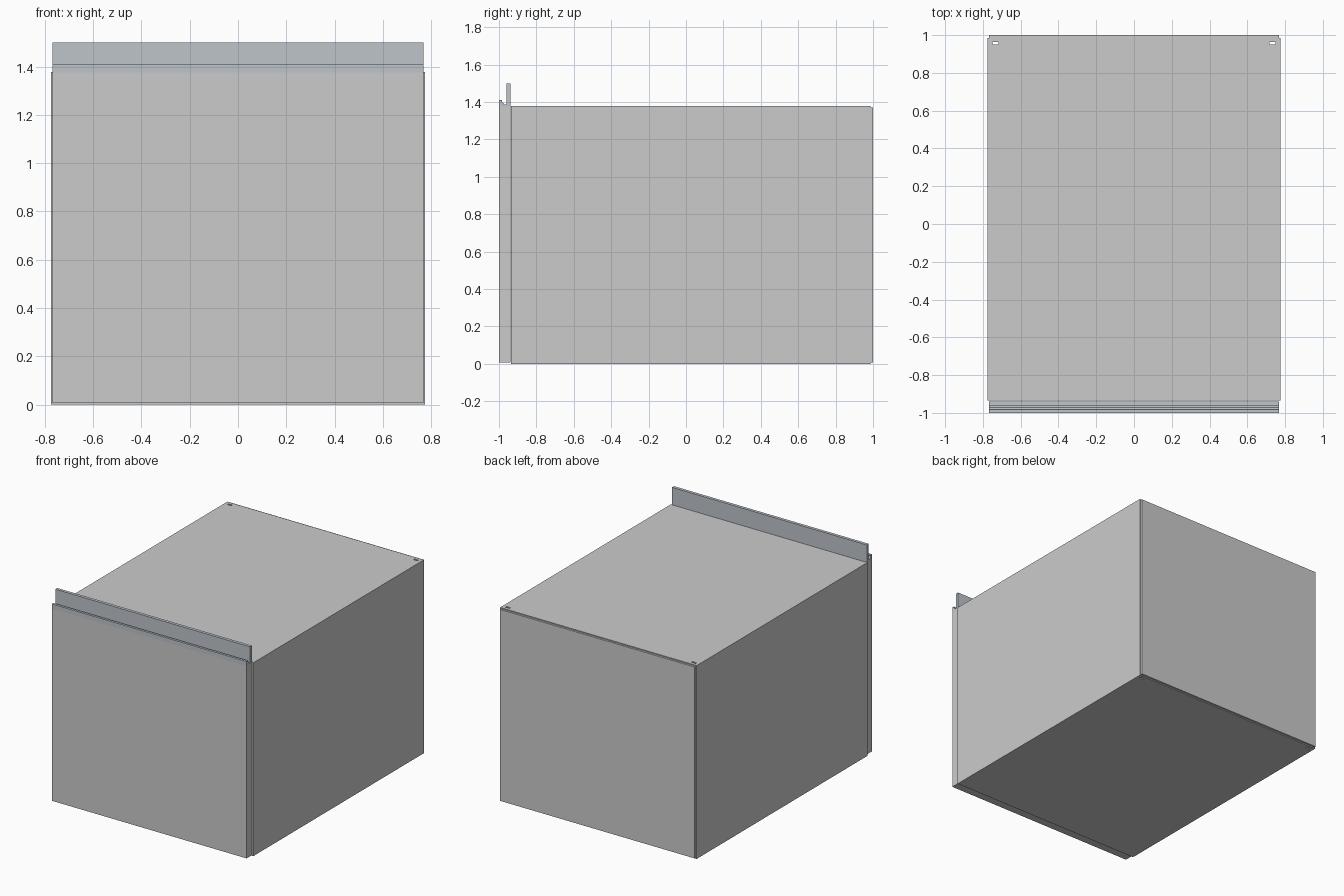
import bpy, bmesh

if "Cube" in bpy.data.objects:
    bpy.data.objects.remove(bpy.data.objects["Cube"])

HW, H = 0.775, 1.378            # carcass half width and height
Y0, Y1 = -0.935, 0.986          # carcass front and back
GAP = 0.007                     # reveal around the door and back panel


def finish(name, bm):
    bmesh.ops.recalc_face_normals(bm, faces=bm.faces)
    mesh = bpy.data.meshes.new(name)
    bm.to_mesh(mesh)
    bm.free()
    obj = bpy.data.objects.new(name, mesh)
    bpy.context.collection.objects.link(obj)
    return obj


def box(name, lo, hi):
    bm = bmesh.new()
    bmesh.ops.create_cube(bm, size=1)
    for v in bm.verts:
        v.co = [(a + b) / 2 + c * (b - a) for a, b, c in zip(lo, hi, v.co)]
    return finish(name, bm)


def extrude_x(name, profile, x0, x1):
    bm = bmesh.new()
    face = bm.faces.new([bm.verts.new((x0, y, z)) for y, z in profile])
    new = bmesh.ops.extrude_face_region(bm, geom=[face])["geom"]
    verts = [g for g in new if isinstance(g, bmesh.types.BMVert)]
    bmesh.ops.translate(bm, verts=verts, vec=(x1 - x0, 0, 0))
    return finish(name, bm)


def cut(target, cutter):
    cutter.hide_render = True
    cutter.hide_set(True)
    cutter.display_type = 'WIRE'
    mod = target.modifiers.new(cutter.name, 'BOOLEAN')
    mod.operation = 'DIFFERENCE'
    mod.solver = 'EXACT'
    mod.object = cutter


# Carcass: a box tube, open to the door and the back panel
carcass = box("carcass", (-HW, Y0, 0), (HW, Y1, H))
T = 0.062
cut(carcass, box("interior_cutter", (-HW + T, Y0 - 0.02, T), (HW - T, Y1 + 0.02, H - T)))

# Narrow slots near the rear corners, open from top to bottom
for side, x in (("left", -0.734), ("right", 0.734)):
    cut(carcass, box(f"{side}_slot_cutter", (x - 0.016, 0.951, -0.1), (x + 0.016, 0.964, H + 0.1)))

# Thin back panel
box("back_panel", (-HW + GAP, Y1, GAP), (HW - GAP, 1.0, H - GAP))

# Front door
box("door", (-HW + GAP, -1.0, GAP), (HW - GAP, -0.939, 1.376))

# Metal grip rail on the door's top edge: front lip, sloped channel, tall flange
rail = extrude_x("grip_rail", [
    (-1.0, 1.376), (-0.939, 1.376), (-0.939, 1.5), (-0.961, 1.5),
    (-0.961, 1.387), (-0.971, 1.387), (-0.983, 1.402), (-0.983, 1.41), (-1.0, 1.41),
], -HW + GAP, HW - GAP)
metal = bpy.data.materials.new("rail_metal")
metal.diffuse_color = (0.52, 0.56, 0.60, 1)
metal.use_nodes = True
metal.node_tree.nodes["Principled BSDF"].inputs["Base Color"].default_value = metal.diffuse_color
rail.data.materials.append(metal)
